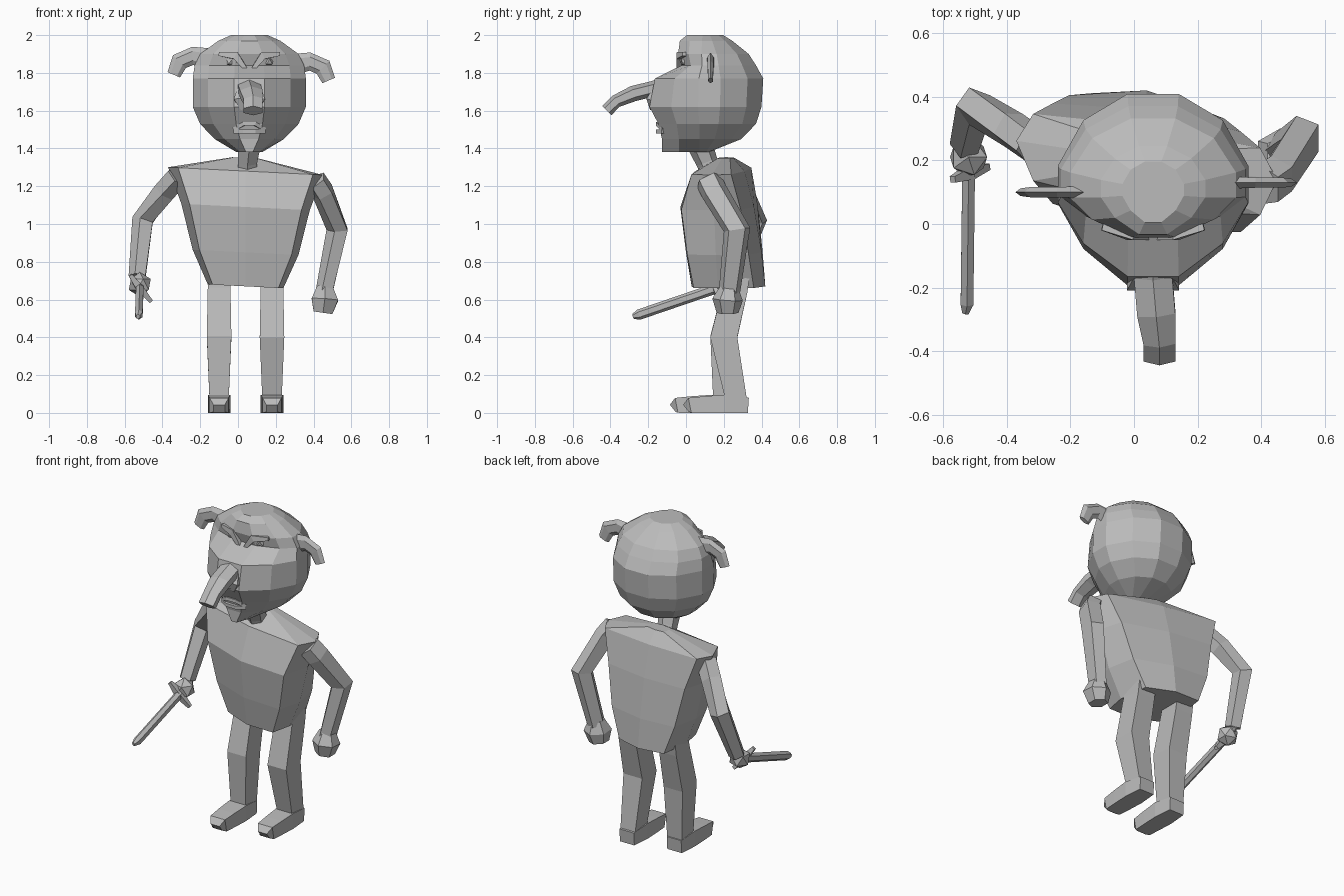
import bpy, bmesh, math
from mathutils import Vector

if "Cube" in bpy.data.objects:
    bpy.data.objects.remove(bpy.data.objects["Cube"], do_unlink=True)

ACROSS, DEPTH, UP = Vector((1, 0, 0)), Vector((0, 1, 0)), Vector((0, 0, 1))

shade = (.5, .5, .5, 1)
grey = bpy.data.materials.new("plain grey")
grey.use_nodes = True
grey.diffuse_color = shade
grey.node_tree.nodes["Principled BSDF"].inputs["Base Color"].default_value = shade


def finish(name, bm):
    bmesh.ops.recalc_face_normals(bm, faces=bm.faces)
    mesh = bpy.data.meshes.new(name)
    bm.to_mesh(mesh)
    bm.free()
    mesh.materials.append(grey)
    bpy.context.collection.objects.link(bpy.data.objects.new(name, mesh))


def loft(name, rings):
    """Skin a list of equal-length point rings and cap both ends."""
    bm = bmesh.new()
    rows = [[bm.verts.new(point) for point in ring] for ring in rings]
    count = len(rows[0])
    for low, high in zip(rows, rows[1:]):
        for i in range(count):
            j = (i + 1) % count
            bm.faces.new((low[i], low[j], high[j], high[i]))
    bm.faces.new(rows[0])
    bm.faces.new(rows[-1])
    finish(name, bm)


def stack(name, levels, sides, middle, spread, front_power, back_power,
          phase=0, twist=0, tilt=0):
    """Loft level ovals, each given as (height, half width, front, back)."""
    rings = []
    for height, half, front, back in levels:
        ring = []
        for i in range(sides):
            angle = math.tau * (i + phase) / sides
            c, s = math.cos(angle), math.sin(angle)
            x = math.copysign(abs(c) ** spread, c) * half
            if s < 0:
                y = middle.y + (front - middle.y) * abs(s) ** front_power
            else:
                y = middle.y + (back - middle.y) * s ** back_power
            ring.append((middle.x + x, y - twist * x, height - tilt * x))
        rings.append(ring)
    loft(name, rings)


def tube(name, path, sides=4, ref=ACROSS, flat=1):
    """Sweep along (x, y, z, half width along ref); flat scales the other width."""
    points = [Vector(p[:3]) for p in path]
    grow = 1 / math.cos(math.pi / sides)
    rings = []
    for k, centre in enumerate(points):
        before, after = points[max(k - 1, 0)], points[min(k + 1, len(points) - 1)]
        along = (after - before).normalized()
        v = along.cross(ref).normalized()
        u = v.cross(along)
        radius = path[k][3] * grow
        angles = [math.tau * (i + .5) / sides for i in range(sides)]
        rings.append([centre + radius * (u * math.cos(a) + v * flat * math.sin(a))
                      for a in angles])
    loft(name, rings)


def blob(name, centre, radius):
    bm = bmesh.new()
    bmesh.ops.create_icosphere(bm, subdivisions=1, radius=radius)
    bmesh.ops.translate(bm, verts=bm.verts, vec=centre)
    finish(name, bm)


# Head: round at the back, wedge shaped towards the muzzle
face_x = .06
stack("head", [(1.38, .07, -.14, .12), (1.45, .19, -.14, .3), (1.53, .27, -.16, .38),
               (1.62, .31, -.21, .41), (1.77, .31, -.18, .42), (1.84, .3, -.03, .38),
               (1.9, .27, -.05, .34), (1.97, .17, -.04, .25), (2, .1, 0, .2)],
      sides=12, middle=Vector((face_x, .1)), spread=1, front_power=1.6, back_power=1,
      phase=.5)

# Long drooping nose
tube("nose", [(face_x, 0, 1.82, .03), (face_x, -.16, 1.72, .06), (.07, -.28, 1.69, .06),
              (.08, -.37, 1.65, .05), (.08, -.42, 1.6, .05)], sides=6, flat=.6)

# Lips curving round the muzzle
for name, height, droop in (("upper_lip", 1.53, .03), ("lower_lip", 1.49, 0)):
    tube(name, [(face_x + side * reach, y, height - drop, .01)
                for side, reach, y, drop in ((-1, .08, -.12, droop), (-1, .03, -.15, 0),
                                             (1, .03, -.15, 0), (1, .08, -.12, droop))], ref=UP)

# Eyes, brows and nostrils
for side, sign in (("right", -1), ("left", 1)):
    def offset(distance):
        return face_x + sign * distance

    blob(side + "_eye", (offset(.1), 0, 1.86), .03)
    tube(side + "_brow", [(offset(.02), -.04, 1.82, .01), (offset(.07), -.03, 1.89, .02),
                          (offset(.16), -.01, 1.9, .01)], ref=DEPTH)
    tube(side + "_nostril", [(offset(.04), -.15, 1.74, .01), (offset(.05), -.19, 1.66, .02),
                             (offset(.03), -.18, 1.61, .01)], ref=DEPTH, flat=1.6)

# Thin drooping ears, the left one hanging lower
for name, root, sign, y, lower in (("right_ear", -.14, -1, .1, 0), ("left_ear", .28, 1, .13, .03)):
    tube(name, [(root + sign * reach, y, height - lower, thick)
                for reach, height, thick in ((0, 1.87, .02), (.1, 1.89, .016),
                                             (.17, 1.86, .016), (.2, 1.79, .012))],
         sides=6, ref=DEPTH, flat=2.6)

# Neck
tube("neck", [(.05, .15, 1.24, .05), (.05, .11, 1.33, .05), (face_x, .07, 1.43, .06)], sides=6)

# Torso: wide twisted shoulders tapering to the hips
stack("torso", [(.67, .2, .03, .42), (.85, .28, 0, .4), (1.09, .34, -.03, .36),
                (1.28, .41, .05, .31), (1.35, .07, .17, .25)],
      sides=8, middle=Vector((.04, .2)), spread=.4, front_power=.7, back_power=.5,
      twist=.15, tilt=.05)

# Arms and hands
tube("right_arm", [(-.32, .25, 1.25, .05), (-.39, .3, 1.17, .05),
                   (-.5, .37, 1.02, .05), (-.53, .25, .72, .04)], sides=5)
blob("right_hand", (-.52, .21, .68), .065)
tube("left_arm", [(.41, .12, 1.23, .05), (.45, .15, 1.17, .05),
                  (.53, .27, .97, .05), (.46, .23, .64, .04)], sides=5, flat=1.2)
tube("left_hand", [(.46, .23, .67, .04), (.46, .22, .6, .07), (.45, .22, .53, .05)], sides=6)

# Sword held in the right hand
tube("sword_grip", [(-.52, .28, .71, .015), (-.52, .15, .66, .015)], sides=6)
tube("sword_guard", [(-.57, .14, .73, .01), (-.52, .16, .66, .02), (-.46, .18, .59, .01)],
     ref=DEPTH)
tube("sword_blade", [(-.52, .16, .66, .02), (-.525, -.25, .52, .02), (-.53, -.28, .51, .01)],
     sides=6, flat=1.2)

# Legs and feet: the right leg stands slightly ahead of the left
for side, x, heel in (("right", -.1, .26), ("left", .18, .33)):
    tube(side + "_leg", [(x, .27, .72, .06), (x, .26, .65, .06), (x, .2, .4, .065),
                         (x, heel - .06, .05, .05)], flat=1.1)
    tube(side + "_foot", [(x, heel - back, thick * .8, thick) for back, thick in
                          ((0, .05), (.12, .06), (.23, .055), (.31, .05), (.33, .03))],
         flat=.8)
